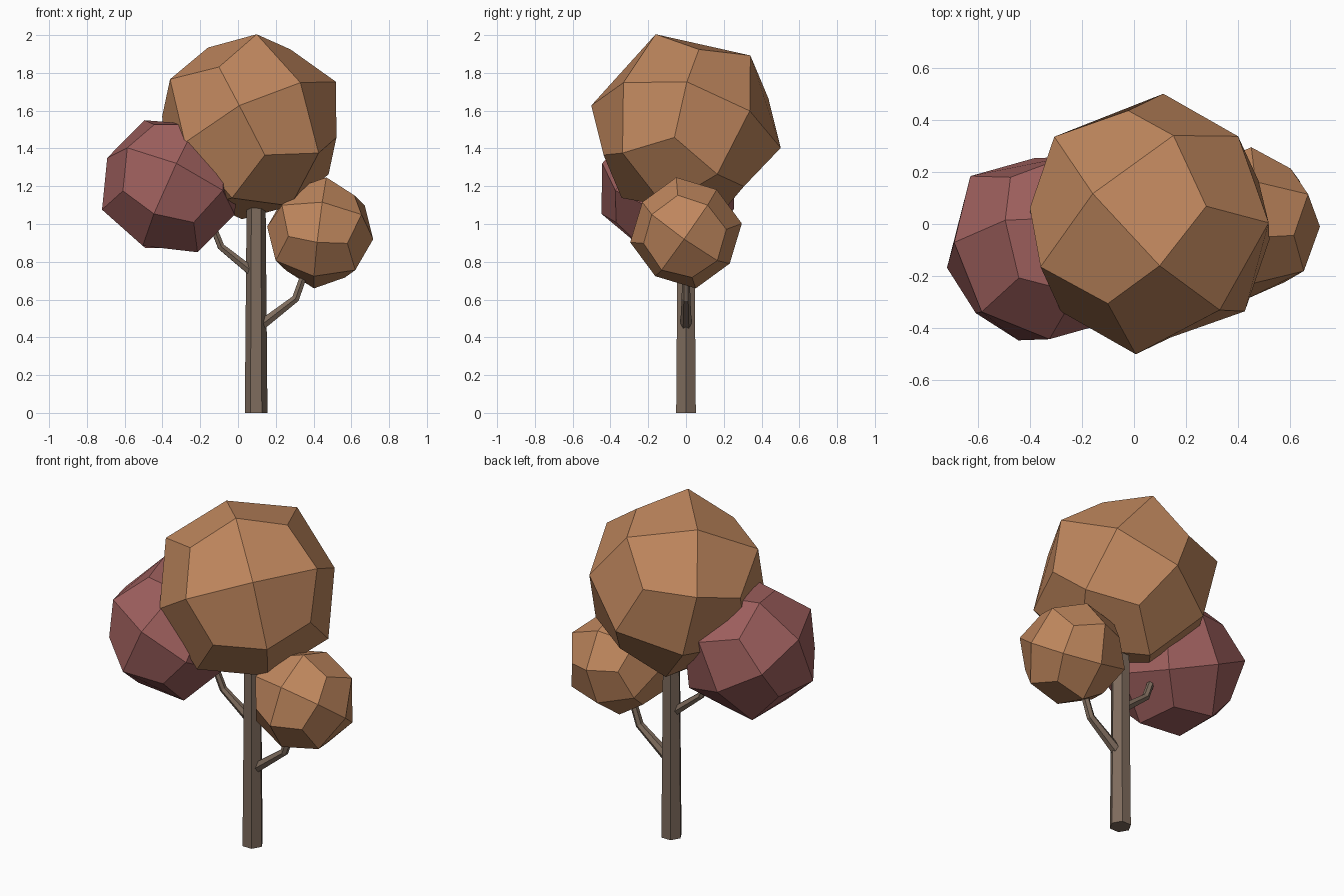
import bpy, bmesh
from mathutils import Vector, Matrix

if "Cube" in bpy.data.objects:
    bpy.data.objects.remove(bpy.data.objects["Cube"])


def material(name, rgb):
    m = bpy.data.materials.new(name)
    m.diffuse_color = (*rgb, 1)
    m.use_nodes = True
    m.node_tree.nodes["Principled BSDF"].inputs["Base Color"].default_value = m.diffuse_color
    return m


bark = material("bark", (0.21, 0.15, 0.11))
orange = material("orange_leaves", (0.52, 0.24, 0.11))
red = material("red_leaves", (0.34, 0.115, 0.11))


def add_mesh(name, bm, mat):
    bmesh.ops.recalc_face_normals(bm, faces=bm.faces)
    me = bpy.data.meshes.new(name)
    bm.to_mesh(me)
    bm.free()
    me.materials.append(mat)
    ob = bpy.data.objects.new(name, me)
    bpy.context.collection.objects.link(ob)
    return ob


def leaf_ball(name, center, half, axis_a, axis_b, mat):
    """Rounded 24-quad cube whose face centres point along axis_a and axis_b."""
    a = Vector(axis_a).normalized()
    c = a.cross(Vector(axis_b)).normalized()
    b = c.cross(a)
    bm = bmesh.new()
    bmesh.ops.create_cube(bm, size=2)
    bmesh.ops.subdivide_edges(bm, edges=bm.edges[:], cuts=1, use_grid_fill=True)
    # pull edge midpoints and corners in to round the cube
    for v in bm.verts:
        n = sum(abs(k) > 0.5 for k in v.co)
        v.co *= half * {1: 1, 2: 0.75, 3: 5 / 9}[n]
    rot = Matrix((a, b, c)).transposed().to_4x4()
    bm.transform(Matrix.Translation(center) @ rot)
    return add_mesh(name, bm, mat)


def branch(name, points, mat):
    """Six-sided tapering tube along (x, y, z, radius) points."""
    cu = bpy.data.curves.new(name, 'CURVE')
    cu.dimensions = '3D'
    cu.bevel_depth = 1
    cu.bevel_resolution = 1
    cu.use_fill_caps = True
    sp = cu.splines.new('POLY')
    sp.use_smooth = False
    sp.points.add(len(points) - 1)
    for p, (x, y, z, r) in zip(sp.points, points):
        p.co = (x, y, z, 1)
        p.radius = r
    cu.materials.append(mat)
    ob = bpy.data.objects.new(name, cu)
    bpy.context.collection.objects.link(ob)
    bpy.ops.object.select_all(action='DESELECT')
    ob.select_set(True)
    bpy.context.view_layer.objects.active = ob
    bpy.ops.object.convert(target='MESH')


# trunk: tapered hexagon with a corner facing +x
bm = bmesh.new()
rings = []
for r, z in ((0.06, 0), (0.049, 1.25)):
    ring = bmesh.ops.create_circle(bm, segments=6, radius=r, cap_ends=True,
                                   matrix=Matrix.Translation((0.096, 0, z))
                                   @ Matrix.Rotation(1.5707963, 4, 'Z'))["verts"]
    for v in ring:
        v.co = Vector((0.096, 0, z)) + Matrix.Rotation(-1.5707963, 3, 'Z') @ (v.co - Vector((0.096, 0, z)))
    rings.append(ring)
# orient so that one corner lies on +x
for ring, r in zip(rings, (0.06, 0.049)):
    for i, v in enumerate(ring):
        d = Matrix.Rotation(i * 1.0471976, 3, 'Z') @ Vector((r, 0, 0))
        v.co.x, v.co.y = 0.096 + d.x, d.y
for i in range(6):
    j = (i + 1) % 6
    bm.faces.new((rings[0][i], rings[0][j], rings[1][j], rings[1][i]))
add_mesh("trunk", bm, bark)

# branches
branch("right_branch", [(0.11, 0, 0.455, 0.031), (0.305, 0, 0.605, 0.023), (0.37, 0, 0.79, 0.02)], bark)
branch("left_branch", [(0.09, 0, 0.735, 0.028), (-0.09, -0.01, 0.88, 0.021), (-0.15, -0.02, 1.03, 0.019)], bark)

# foliage
leaf_ball("top_foliage", (0.06, 0, 1.515), 0.487, (-0.215, 0.115, 0.412), (0.275, -0.335, 0.23), orange)
leaf_ball("left_foliage", (-0.355, -0.095, 1.2), 0.37, (0.03, -0.36, 0.125), (-0.335, 0.035, 0.145), red)
leaf_ball("right_foliage", (0.435, 0, 0.953), 0.283, (0.28, -0.01, -0.033), (0.029, 0.163, 0.23), orange)
